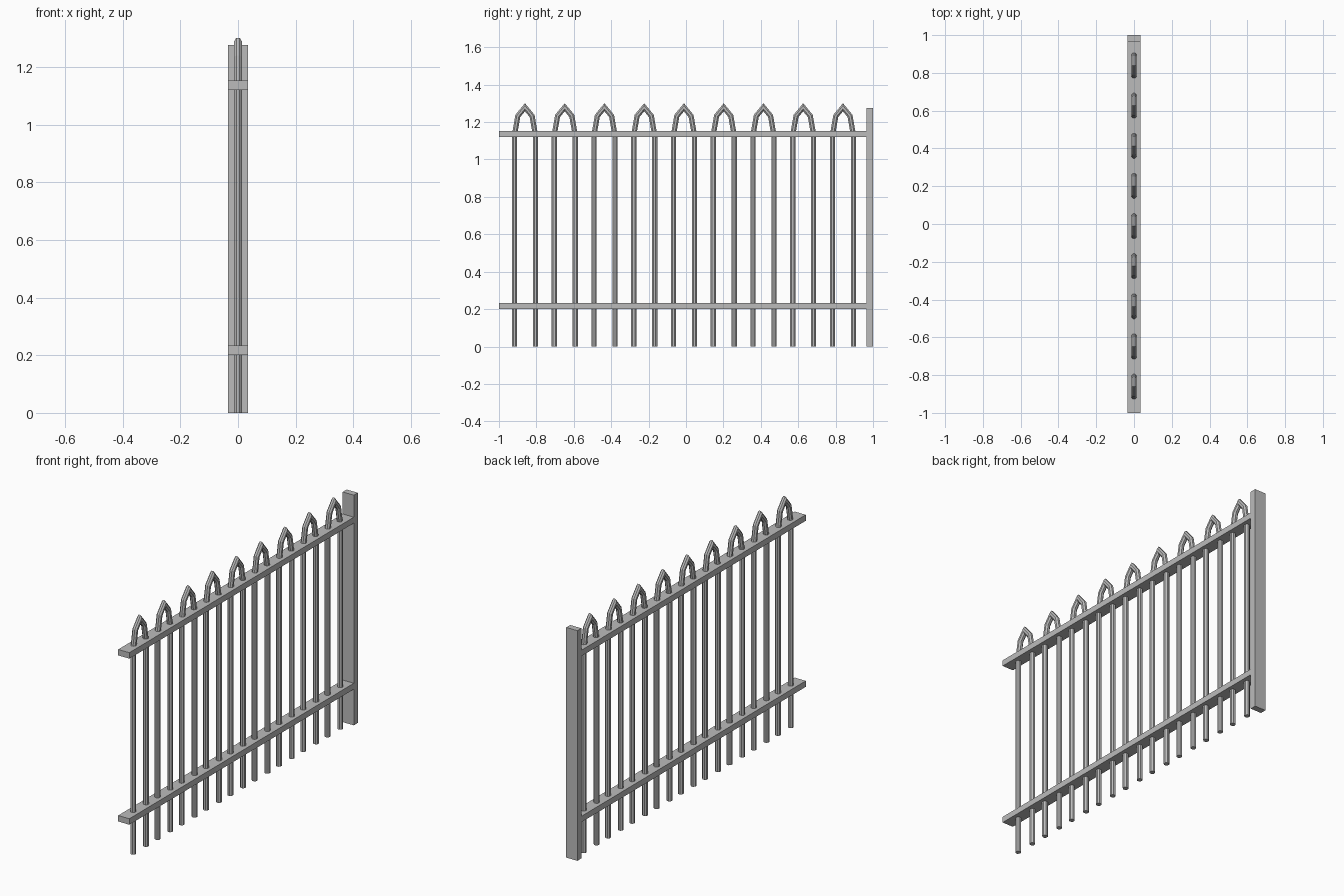
import bpy, bmesh, math
from mathutils import Vector

old = bpy.data.objects.get("Cube")
if old:
    bpy.data.objects.remove(old, do_unlink=True)

GREY = (0.5, 0.5, 0.5, 1)
metal = bpy.data.materials.new("grey metal")
metal.use_nodes = True
metal.diffuse_color = GREY
metal.node_tree.nodes["Principled BSDF"].inputs["Base Color"].default_value = GREY


def make_object(name, bm):
    bmesh.ops.recalc_face_normals(bm, faces=bm.faces)
    mesh = bpy.data.meshes.new(name)
    bm.to_mesh(mesh)
    bm.free()
    mesh.materials.append(metal)
    obj = bpy.data.objects.new(name, mesh)
    bpy.context.collection.objects.link(obj)
    return obj


def box(name, low, high):
    bm = bmesh.new()
    bmesh.ops.create_cube(bm, size=1)
    for v in bm.verts:
        v.co = Vector([a + (c + 0.5) * (b - a) for a, b, c in zip(low, high, v.co)])
    return make_object(name, bm)


def hoop(name, y, path, radius, sides=8):
    """Sweep a faceted tube along a path in the y-z plane, mitred at bends."""
    bm = bmesh.new()
    points = [Vector((0, y + p[0], p[1])) for p in path]
    rings = []
    for i, p in enumerate(points):
        before = (p - points[max(i - 1, 0)]).normalized()
        after = (points[min(i + 1, len(points) - 1)] - p).normalized()
        tangent = (before + after).normalized()
        side = tangent.cross(Vector((1, 0, 0)))
        stretch = 1 / max(tangent.dot(after), tangent.dot(before))
        ring = []
        for k in range(sides):
            a = math.tau * (k + 0.5) / sides
            ring.append(bm.verts.new(
                p + radius * (Vector((math.cos(a), 0, 0)) + side * math.sin(a) * stretch)))
        rings.append(ring)
    for r, s in zip(rings, rings[1:]):
        for k in range(sides):
            n = (k + 1) % sides
            bm.faces.new((r[k], r[n], s[n], s[k]))
    bm.faces.new(rings[0])
    bm.faces.new(rings[-1])
    return make_object(name, bm)


# End post and the two horizontal rails
HALF = 0.034
box("end_post", (-HALF, 0.965, 0), (HALF, 1, 1.275))
for name, z in (("lower_rail", 0.2), ("upper_rail", 1.12)):
    box(name, (-HALF, -1, z), (HALF, 0.965, z + 0.033))

# Paired bars joined by pointed hoops
half_path = [(-0.056, 0), (-0.056, 1.13), (-0.038, 1.233)]
path = half_path + [(0, 1.279)] + [(-y, z) for y, z in reversed(half_path)]
for i in range(9):
    hoop(f"hoop_bars_{i + 1}", -0.861 + 0.2125 * i, path, 0.015)
